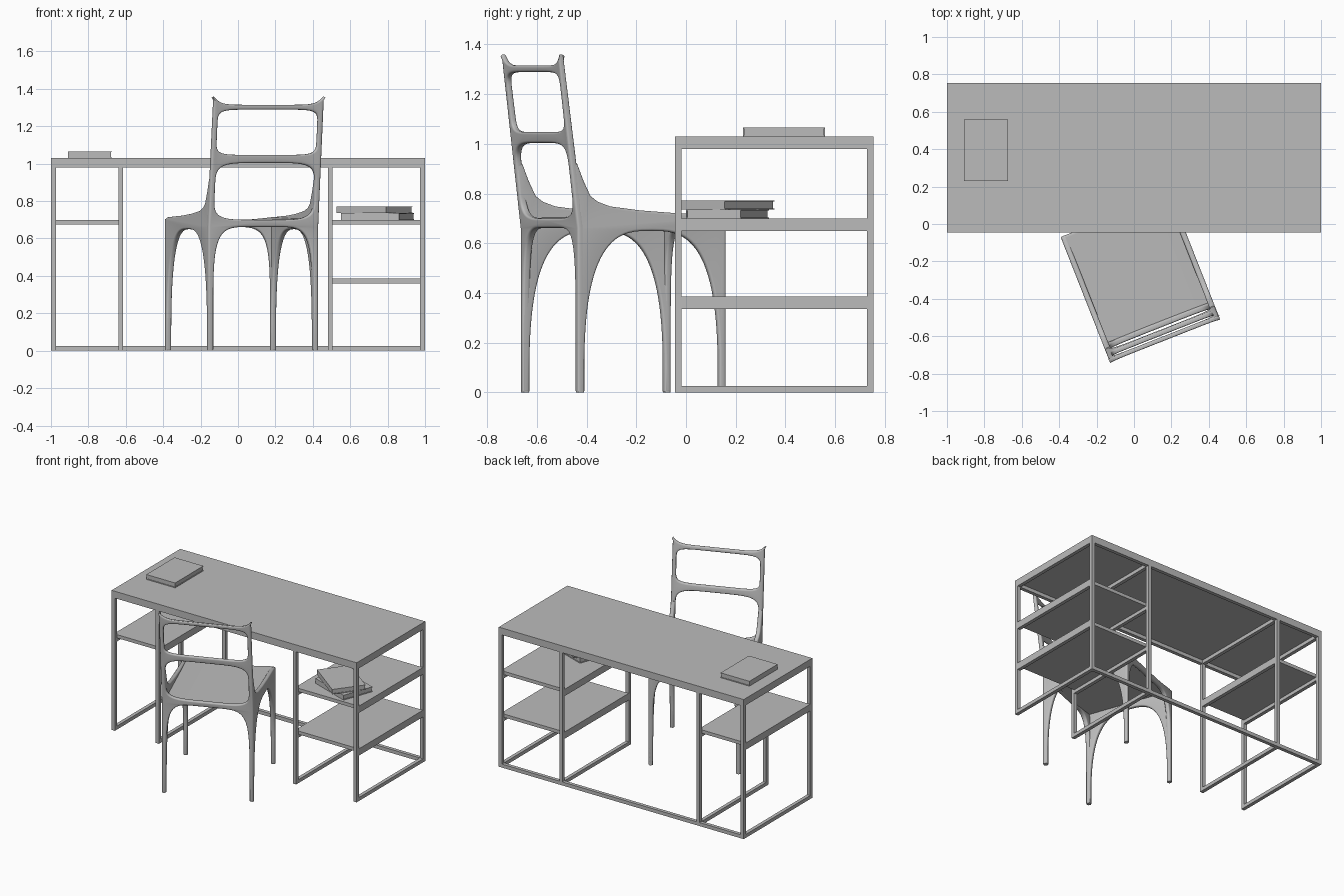
import bpy, bmesh, math
from mathutils import Matrix, Vector

if "Cube" in bpy.data.objects:
    bpy.data.objects.remove(bpy.data.objects["Cube"])

grey = bpy.data.materials.new("plain grey")
grey.use_nodes = True
grey.diffuse_color = (0.5, 0.5, 0.5, 1)
grey.node_tree.nodes["Principled BSDF"].inputs["Base Color"].default_value = (0.5, 0.5, 0.5, 1)


def finish(name, bm, smooth=False):
    bmesh.ops.recalc_face_normals(bm, faces=bm.faces)
    me = bpy.data.meshes.new(name)
    bm.to_mesh(me)
    bm.free()
    me.materials.clear()
    me.materials.append(grey)
    if smooth:
        me.shade_smooth()
        me.set_sharp_from_angle(angle=math.radians(40))
    ob = bpy.data.objects.new(name, me)
    bpy.context.scene.collection.objects.link(ob)
    return ob


def boxes(name, spans, matrix=Matrix()):
    """One object made of boxes, each given as (x0, x1, y0, y1, z0, z1)."""
    bm = bmesh.new()
    for x0, x1, y0, y1, z0, z1 in spans:
        size = Matrix.Diagonal((x1 - x0, y1 - y0, z1 - z0, 1))
        mid = Matrix.Translation(((x0 + x1) / 2, (y0 + y1) / 2, (z0 + z1) / 2))
        bmesh.ops.create_cube(bm, size=1, matrix=matrix @ mid @ size)
    return finish(name, bm)


# Desk
FRONT, BACK, BAR, TOP = -0.045, 0.755, 0.026, 1.005
boxes("desk_top", [(-1, 1, FRONT, BACK, TOP, 1.03)])

posts = {"left_outer": 1 - BAR, "left_inner": 0.48, "right_inner": -0.64, "right_outer": -1}
for label, x in posts.items():
    boxes(label + "_frame", [
        (x, x + BAR, FRONT, FRONT + BAR, 0, TOP),
        (x, x + BAR, BACK - BAR, BACK, 0, TOP),
        (x, x + BAR, FRONT + BAR, BACK - BAR, 0, BAR),
        (x, x + BAR, FRONT + BAR, BACK - BAR, TOP - BAR, TOP)])

stops = sorted(posts.values())
for label, y, z in (("front_top_rail", FRONT, TOP - BAR), ("back_top_rail", BACK - BAR, TOP - BAR),
                    ("back_floor_rail", BACK - BAR, 0)):
    boxes(label, [(a + BAR, b, y, y + BAR, z, z + BAR) for a, b in zip(stops, stops[1:])])

for label, x0, x1, z in (("left_upper_shelf", 0.48, 1, 0.7), ("left_lower_shelf", 0.48, 1, 0.385),
                         ("right_shelf", -1, -0.64 + BAR, 0.7)):
    y0, y1 = FRONT + BAR, BACK - BAR
    boxes(label, [(x0, x1, y0, y1, z - 0.025, z)])
    boxes(label + "_supports", [(a, a + BAR, y0, y1, z - 0.05, z - 0.025) for a in (x0, x1 - BAR)])


# Books
def book(name, x, y, z, degrees):
    w, l, h, c = 0.1175, 0.165, 0.036, 0.004
    place = Matrix.Translation((x, y, z)) @ Matrix.Rotation(math.radians(degrees), 4, "Z")
    boxes(name, [(-w, w, -l, l, 0, c), (-w, w, -l, l, h - c, h),
                 (-w, -w + c, -l, l, c, h - c),
                 (-w + c, w - c, -l + c, l - c, c, h - c)], place)


book("desk_book", -0.792, 0.395, 1.03, 0)
book("lower_shelf_book", 0.747, 0.167, 0.7, 70)
book("upper_shelf_book", 0.73, 0.162, 0.736, 53)

# Chair: u runs across, v from the back edge forward
CHAIR = Matrix.Translation((0.168, -0.63, 0)) @ Matrix.Rotation(math.radians(21.5), 4, "Z")


def rounded(cu, cz, a, b, n, turn=2.0, steps=48):
    """Superellipse points, turn=1 gives the upper arch only."""
    pts = []
    for i in range(steps + (turn < 2)):
        t = math.pi * turn * i / steps
        c, s = math.cos(t), math.sin(t)
        pts.append((cu + a * math.copysign(abs(c) ** (2 / n), c),
                    cz + b * math.copysign(abs(s) ** (2 / n), s)))
    return pts


def panel(name, loops, half, place):
    """Filled outline with rounded edges, bent into the chair by place(p, q, t)."""
    cu = bpy.data.curves.new(name + "_outline", "CURVE")
    cu.dimensions, cu.fill_mode = "2D", "BOTH"
    cu.bevel_depth, cu.bevel_resolution = 0.01, 3
    cu.extrude, cu.offset = half - 0.01, -0.01
    for pts in loops:
        sp = cu.splines.new("POLY")
        sp.points.add(len(pts) - 1)
        for p, co in zip(sp.points, pts):
            p.co = (co[0], co[1], 0, 1)
        sp.use_cyclic_u = True
    helper = bpy.data.objects.new(name + "_outline", cu)
    bpy.context.scene.collection.objects.link(helper)
    me = bpy.data.meshes.new_from_object(helper.evaluated_get(bpy.context.evaluated_depsgraph_get()))
    bpy.data.objects.remove(helper)
    bm = bmesh.new()
    bm.from_mesh(me)
    bpy.data.meshes.remove(me)
    bmesh.ops.remove_doubles(bm, verts=bm.verts, dist=0.0001)
    for v in bm.verts:
        v.co = CHAIR @ Vector(place(*v.co))
    return finish(name, bm, True)


W = 0.316


def lean(u, z, t):
    rise = max(0, z - 0.66)
    return u, 0.1 - 0.125 * rise + t * (1 - 0.45 * rise), z


# Back frame: rear legs, posts and rails in one piece
crest = [(W * math.cos(math.pi * i / 40), 0) for i in range(41)]
crest = [(u, 1.315 + 0.045 * abs(u / W) ** 9) for u, _ in crest]
outer = [(W, 0), (W, 0.66)] + crest + [(-W, 0.66), (-W, 0)]
legs = rounded(0, 0, W - 0.029, 0.662, 6, 1)[::-1]
panel("chair_back_frame", [outer + legs,
                           rounded(0, 0.852, 0.287, 0.152, 5),
                           rounded(0, 1.168, 0.289, 0.121, 7)], 0.016, lean)

# Front frame: front legs and rail
rail = [(W, 0), (W, 0.705), (0.28, 0.71), (0.15, 0.7), (-0.15, 0.7), (-0.28, 0.71), (-W, 0.705), (-W, 0)]
panel("chair_front_frame", [rail + legs], 0.015, lambda u, z, t: (u, 0.712 + t, z))

# Side frames: arched aprons that sweep up into the posts
sweep = [(0.085, 0), (0.085, 0.66), (0.068, 0.8), (0.055, 0.92), (0.085, 0.92), (0.113, 0.85),
         (0.143, 0.79), (0.175, 0.767), (0.229, 0.748), (0.36, 0.732), (0.5, 0.722),
         (0.7, 0.714), (0.727, 0.705), (0.727, 0)]
apron = sweep + rounded(0.407, 0, 0.292, 0.65, 3, 1)
for label, side in (("left", 1), ("right", -1)):
    panel("chair_%s_side_frame" % label, [apron], 0.015,
          lambda v, z, t, s=side: (s * (W - 0.015) + t, v, z))

# Dished seat
bm = bmesh.new()
bmesh.ops.create_grid(bm, x_segments=16, y_segments=16, size=1)
solid = bmesh.ops.extrude_face_region(bm, geom=bm.faces[:])
lower = {g for g in solid["geom"] if isinstance(g, bmesh.types.BMVert)}
for v in bm.verts:
    a, b = v.co.x, v.co.y
    z = 0.69 + 0.018 * a * a + 0.006 * b - (0.022 if v in lower else 0)
    v.co = CHAIR @ Vector((0.292 * a, 0.405 + 0.305 * b, z))
finish("chair_seat", bm, True)
